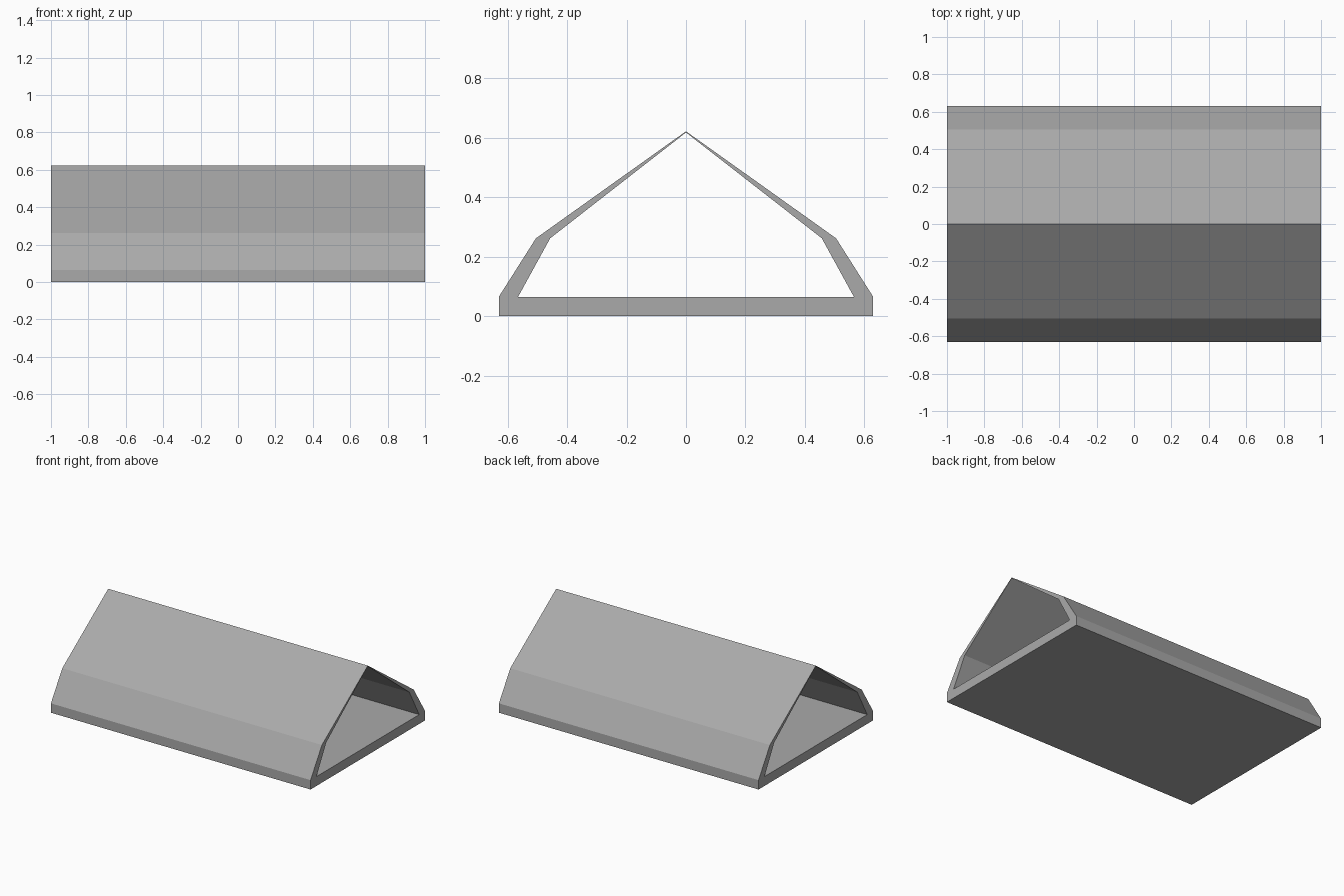
import bpy
import bmesh

cube = bpy.data.objects.get("Cube")
if cube:
    bpy.data.objects.remove(cube, do_unlink=True)

LENGTH = 2.0

# Single flat colour
grey = bpy.data.materials.new("mid_grey")
grey.use_nodes = True
colour = (0.4, 0.4, 0.4, 1.0)
grey.diffuse_color = colour
grey.node_tree.nodes["Principled BSDF"].inputs["Base Color"].default_value = colour

# Half profiles (y, z), from the base up to the ridge
outer_half = [(0.63, 0.0), (0.63, 0.065), (0.505, 0.262)]
inner_half = [(0.565, 0.065), (0.457, 0.262)]


def closed_profile(half, ridge_z):
    """Mirror a half profile into a closed loop with a ridge point."""
    return half + [(0.0, ridge_z)] + [(-y, z) for y, z in reversed(half)]


def add_loop(bm, profile, x):
    return [bm.verts.new((x, y, z)) for y, z in profile]


def bridge(bm, a, b):
    """Join two loops of equal length with quads."""
    n = len(a)
    for i in range(n):
        j = (i + 1) % n
        bm.faces.new((a[i], a[j], b[j], b[i]))


def rim(bm, outer, inner):
    """Close the wall thickness at one open end."""
    wall_out = outer[1:-1]
    for i in range(len(inner) - 1):
        bm.faces.new((wall_out[i], wall_out[i + 1], inner[i + 1], inner[i]))
    # Edge of the floor slab
    bm.faces.new((outer[0], outer[1], inner[0], inner[-1], outer[-2], outer[-1]))


# Open-ended shelter shell: floor slab, side walls and tapering roof panels
bm = bmesh.new()
outer = closed_profile(outer_half, 0.622)
inner = closed_profile(inner_half, 0.618)
ends = []
for x in (-LENGTH / 2, LENGTH / 2):
    out_loop, in_loop = add_loop(bm, outer, x), add_loop(bm, inner, x)
    rim(bm, out_loop, in_loop)
    ends.append((out_loop, in_loop))
bridge(bm, ends[0][0], ends[1][0])
bridge(bm, ends[0][1], ends[1][1])
bmesh.ops.recalc_face_normals(bm, faces=bm.faces)

mesh = bpy.data.meshes.new("shelter_shell")
bm.to_mesh(mesh)
bm.free()
mesh.materials.append(grey)
shell = bpy.data.objects.new("shelter_shell", mesh)
bpy.context.collection.objects.link(shell)
